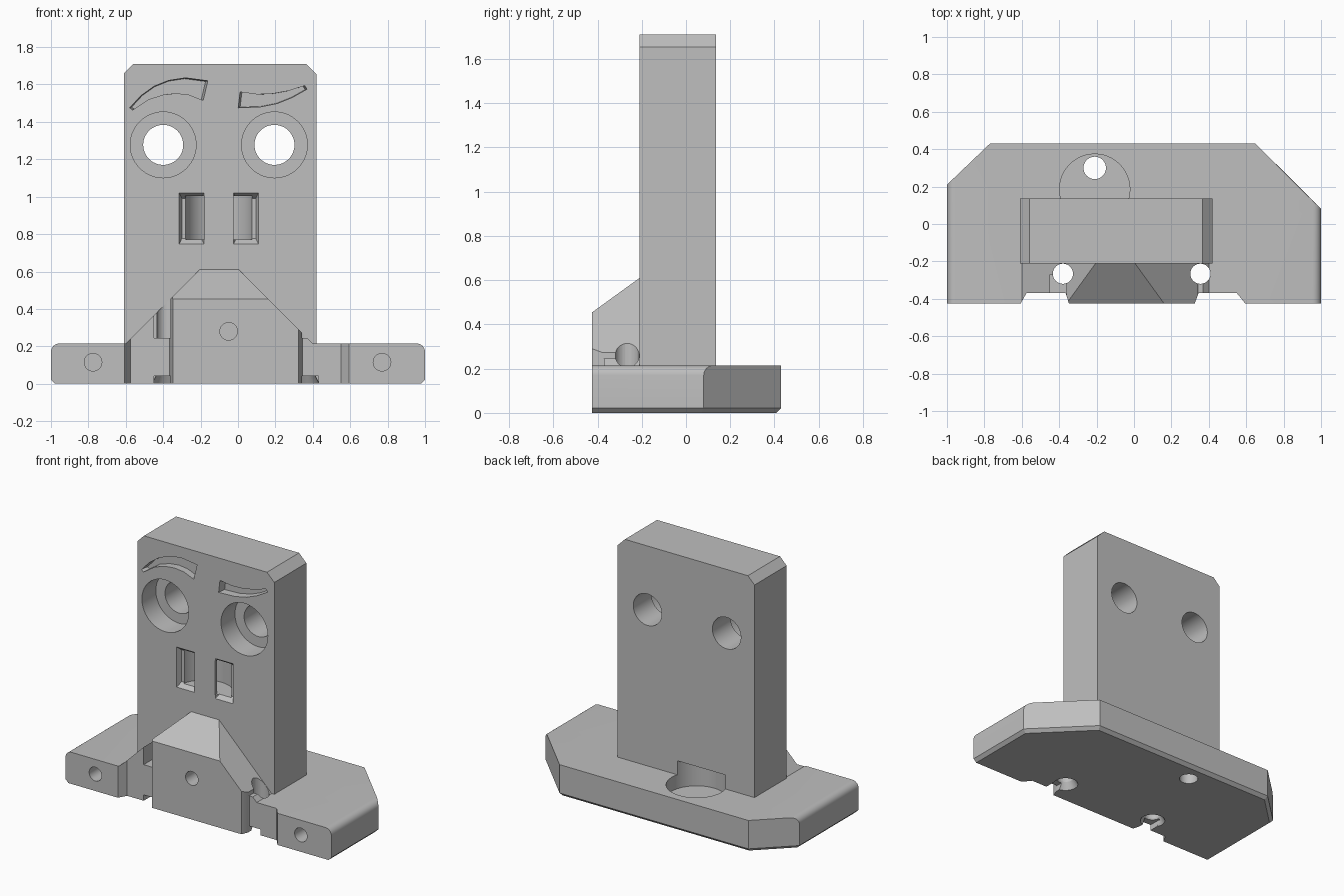
import bpy, bmesh, math
from math import pi, cos, sin

cube = bpy.data.objects.get("Cube")
if cube:
    bpy.data.objects.remove(cube, do_unlink=True)

grey = bpy.data.materials.new("plain_grey")
grey.use_nodes = True
COLOUR = (0.52, 0.52, 0.52, 1)
grey.diffuse_color = COLOUR
grey.node_tree.nodes["Principled BSDF"].inputs["Base Color"].default_value = COLOUR


def arc(cx, cy, r, start=0.0, end=2 * pi, n=40):
    """Points on an arc; a full circle leaves out the repeated end point."""
    full = abs(end - start) > 6.2
    return [(cx + r * cos(start + (end - start) * i / n),
             cy + r * sin(start + (end - start) * i / n))
            for i in range(n if full else n + 1)]


def prism(name, pts, axis, a, b, taper=1.0):
    """Extrude a flat outline along an axis from a to b, scaling the far end."""
    place = {"X": lambda u, v, w: (w, u, v),
             "Y": lambda u, v, w: (u, w, v),
             "Z": lambda u, v, w: (u, v, w)}[axis]
    mu = sum(p[0] for p in pts) / len(pts)
    mv = sum(p[1] for p in pts) / len(pts)
    bm = bmesh.new()
    near = [bm.verts.new(place(u, v, a)) for u, v in pts]
    far = [bm.verts.new(place(mu + (u - mu) * taper, mv + (v - mv) * taper, b))
           for u, v in pts]
    bm.faces.new(near)
    bm.faces.new(far)
    for i in range(len(pts)):
        j = (i + 1) % len(pts)
        bm.faces.new((near[i], near[j], far[j], far[i]))
    bmesh.ops.recalc_face_normals(bm, faces=bm.faces)
    mesh = bpy.data.meshes.new(name)
    bm.to_mesh(mesh)
    bm.free()
    mesh.materials.append(grey)
    obj = bpy.data.objects.new(name, mesh)
    bpy.context.collection.objects.link(obj)
    return obj


def rect(u0, u1, v0, v1):
    return [(u0, v0), (u1, v0), (u1, v1), (u0, v1)]


def combine(target, tool, operation="DIFFERENCE"):
    """Apply a boolean and throw the tool away."""
    tool.hide_render = True
    mod = target.modifiers.new("combine", "BOOLEAN")
    mod.operation, mod.solver, mod.object = operation, "EXACT", tool
    bpy.context.view_layer.objects.active = target
    bpy.ops.object.modifier_apply(modifier=mod.name)
    bpy.data.objects.remove(tool, do_unlink=True)


def bevel(obj, rule, width, segments):
    bm = bmesh.new()
    bm.from_mesh(obj.data)
    edges = [e for e in bm.edges if rule(e.verts[0].co, e.verts[1].co)]
    bmesh.ops.bevel(bm, geom=edges, offset=width, segments=segments,
                    profile=0.5, affect="EDGES")
    bm.to_mesh(obj.data)
    bm.free()


# Base plate with clipped back corners, rounded ends and chamfered underside
TOP, FRONT, FACE = 0.215, -0.425, -0.21
body = prism("mounting_bracket", [(-1, FRONT), (1, FRONT), (1, 0.08), (0.65, 0.43),
                                  (-0.77, 0.43), (-1, 0.21)], "Z", 0, TOP)
bevel(body, lambda p, q: p.z > 0.1 and q.z > 0.1 and abs(p.x) > 0.99
      and abs(p.x - q.x) < 0.01, 0.045, 6)
bevel(body, lambda p, q: p.z < 0.01 and q.z < 0.01
      and max(p.y, q.y) > FRONT + 0.1, 0.022, 1)

# Upright plate with clipped top corners
plate = prism("upright_plate", [(-0.61, 0.05), (0.42, 0.05), (0.42, 1.655), (0.365, 1.71),
                                (-0.56, 1.71), (-0.61, 1.66)], "Y", FACE, 0.135)

# Front gusset, sloping at both sides and at the top
gusset = prism("front_gusset", [(-0.6, 0.05), (0.4, 0.05), (0.4, TOP), (0.005, 0.61),
                                (-0.205, 0.61), (-0.6, TOP)], "Y", FRONT, -0.1)
combine(gusset, prism("slope_cutter", [(-0.5, 0.4), (FACE, 0.61), (FACE, 0.9), (-0.5, 0.9)],
                      "X", -2, 2))
combine(body, plate, "UNION")
combine(body, gusset, "UNION")

cutters = []


def cut(*args, **kw):
    cutters.append(prism("cutter", *args, **kw))


# Eyes: counterbored through holes
for x in (-0.4, 0.195):
    cut(arc(x, 1.277, 0.176, n=56), "Y", -0.3, FACE + 0.15)
    cut(arc(x, 1.277, 0.107, n=48), "Y", -0.3, 0.3)

# Brows: curved shallow recesses
cut([(-0.58, 1.475), (-0.52, 1.54), (-0.45, 1.59), (-0.37, 1.622), (-0.28, 1.636),
     (-0.16, 1.62), (-0.185, 1.515), (-0.26, 1.545), (-0.33, 1.553), (-0.4, 1.545),
     (-0.48, 1.52), (-0.565, 1.462)], "Y", FACE - 0.005, FACE + 0.05, taper=0.94)
cut([(0, 1.475), (0.12, 1.48), (0.21, 1.498), (0.29, 1.53), (0.37, 1.575),
     (0.358, 1.594), (0.27, 1.566), (0.18, 1.55), (0.1, 1.547), (0.01, 1.56)],
    "Y", FACE - 0.005, FACE + 0.05, taper=0.94)

# Nostrils: one curved strap channel with two flared mouths
NOSE = -0.1025
cut(arc(NOSE, FACE - 0.005, 0.182, 0, pi) + arc(NOSE, FACE - 0.005, 0.078, pi, 0),
    "Z", 0.77, 1.005)
for side in (-1, 1):
    cut(rect(*sorted((NOSE + side * 0.078, NOSE + side * 0.213)), 0.745, 1.022),
        "Y", FACE - 0.003, FACE + 0.035, taper=0.78)

# Small blind screw holes in the front
for x, z in ((-0.775, 0.115), (0.77, 0.115), (-0.05, 0.28)):
    cut(arc(x, z, 0.047, n=28), "Y", -0.6, -0.22)

# Front notches, vertical holes with flared feet, and strap channels
cut([(-0.62, -0.45), (-0.575, -0.37), (-0.365, -0.37), (-0.34, -0.45)], "Z", -0.1, 0.9)
cut([(0.315, -0.45), (0.345, -0.37), (0.55, -0.37), (0.615, -0.45)], "Z", -0.1, 0.9)
for hole, left, right in ((-0.38, -0.45, -0.362), (0.355, 0.342, 0.43)):
    cut(arc(hole, -0.266, 0.054, n=32), "Z", -0.1, 0.9)
    cut(arc(hole, -0.266, 0.085, n=32), "Z", -0.01, 0.05, taper=0.63)
    cut(rect(left, right, -0.45, -0.27), "Z", 0.245, 0.9)
    cut(rect(left, right, -0.45, -0.27), "Z", -0.1, 0.04)

# Rear screw pocket running into the upright plate, with its through hole
cut(arc(-0.21, 0.186, 0.188, n=48), "Z", 0.12, 0.31)
cut(arc(-0.21, 0.3, 0.06, n=32), "Z", -0.1, 0.2)

for cutter in cutters:
    combine(body, cutter)

# Smooth curved walls, keep machined edges crisp
bpy.ops.object.select_all(action="DESELECT")
body.select_set(True)
bpy.context.view_layer.objects.active = body
bpy.ops.object.shade_smooth_by_angle(angle=math.radians(25))
